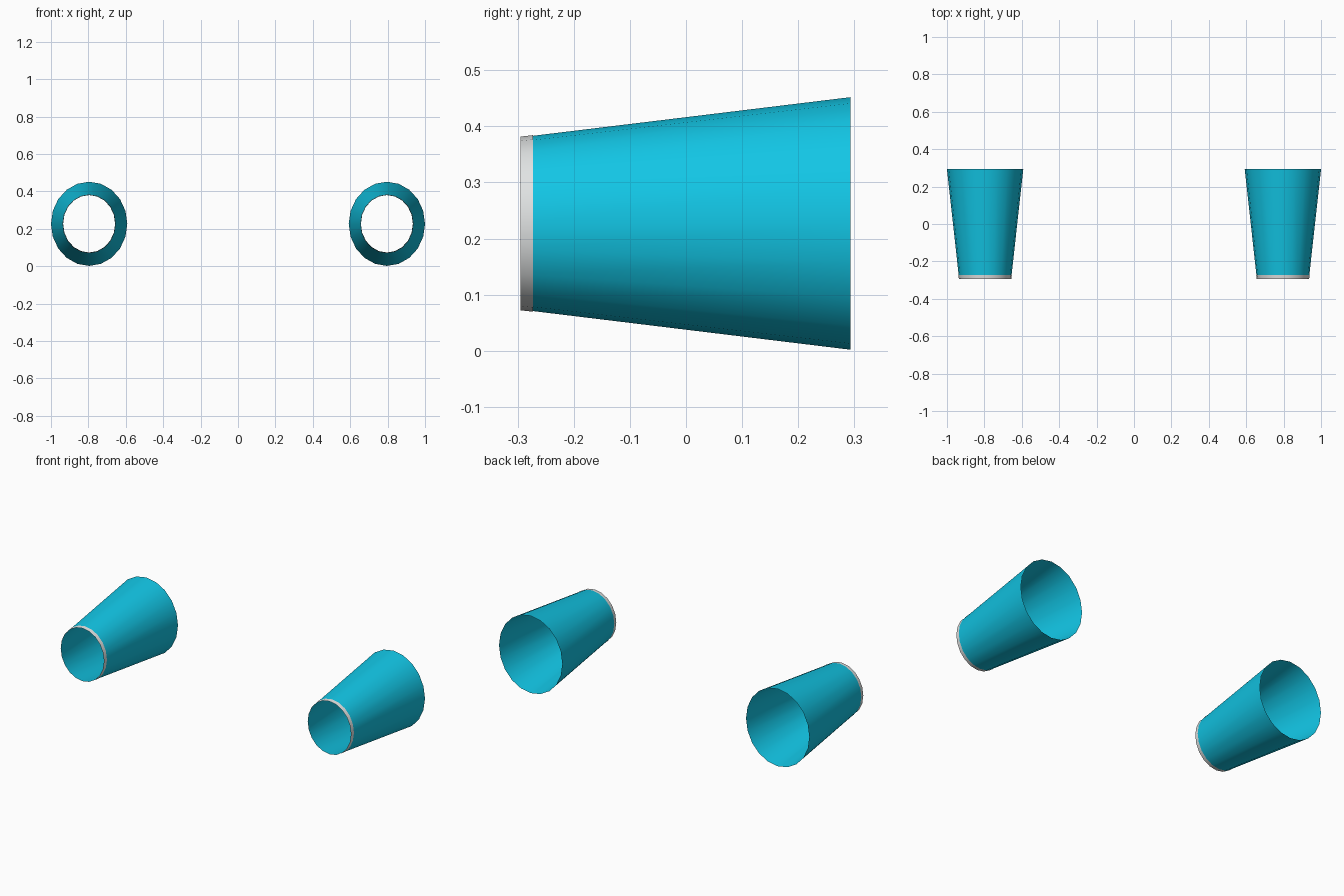
import bpy, bmesh, math

if "Cube" in bpy.data.objects:
    bpy.data.objects.remove(bpy.data.objects["Cube"])

SIDES = 20
CX, CZ = 0.796, 0.227          # tube axis position
Y0, Y1 = -0.295, 0.293         # narrow front end, wide back end
R0, R1 = (0.139, 0.1535), (0.204, 0.225)   # (x, z) radii at each end


def material(name, rgb):
    m = bpy.data.materials.new(name)
    m.diffuse_color = (*rgb, 1)
    m.use_nodes = True
    m.node_tree.nodes["Principled BSDF"].inputs["Base Color"].default_value = m.diffuse_color
    return m


teal = material("teal", (0.006, 0.56, 0.78))
silver = material("light_grey", (0.74, 0.76, 0.76))


def sleeve(name, cx, ya, yb, mat, grow=0.0):
    """Open tapered elliptical tube between two depths."""
    bm = bmesh.new()
    rings = []
    for y in (ya, yb):
        t = (y - Y0) / (Y1 - Y0)
        rx, rz = (a + (b - a) * t + grow for a, b in zip(R0, R1))
        ring = []
        for i in range(SIDES):
            a = 2 * math.pi * i / SIDES
            ring.append(bm.verts.new((cx + rx * math.cos(a), y, CZ + rz * math.sin(a))))
        rings.append(ring)
    for i in range(SIDES):
        j = (i + 1) % SIDES
        bm.faces.new((rings[0][i], rings[0][j], rings[1][j], rings[1][i])).smooth = True
    bmesh.ops.recalc_face_normals(bm, faces=bm.faces)
    # make sure the outside faces outward
    bm.normal_update()
    f = bm.faces[:][0]
    c = f.calc_center_median()
    if f.normal.x * (c.x - cx) + f.normal.z * (c.z - CZ) < 0:
        bmesh.ops.reverse_faces(bm, faces=bm.faces)
    me = bpy.data.meshes.new(name)
    bm.to_mesh(me)
    bm.free()
    me.materials.append(mat)
    bpy.context.collection.objects.link(bpy.data.objects.new(name, me))


for side, sx in (("left", -1), ("right", 1)):
    # tapered cuff and thin trim at its narrow end
    sleeve(side + "_cuff", sx * CX, Y0, Y1, teal)
    sleeve(side + "_cuff_trim", sx * CX, Y0, Y0 + 0.022, silver, 0.0012)
